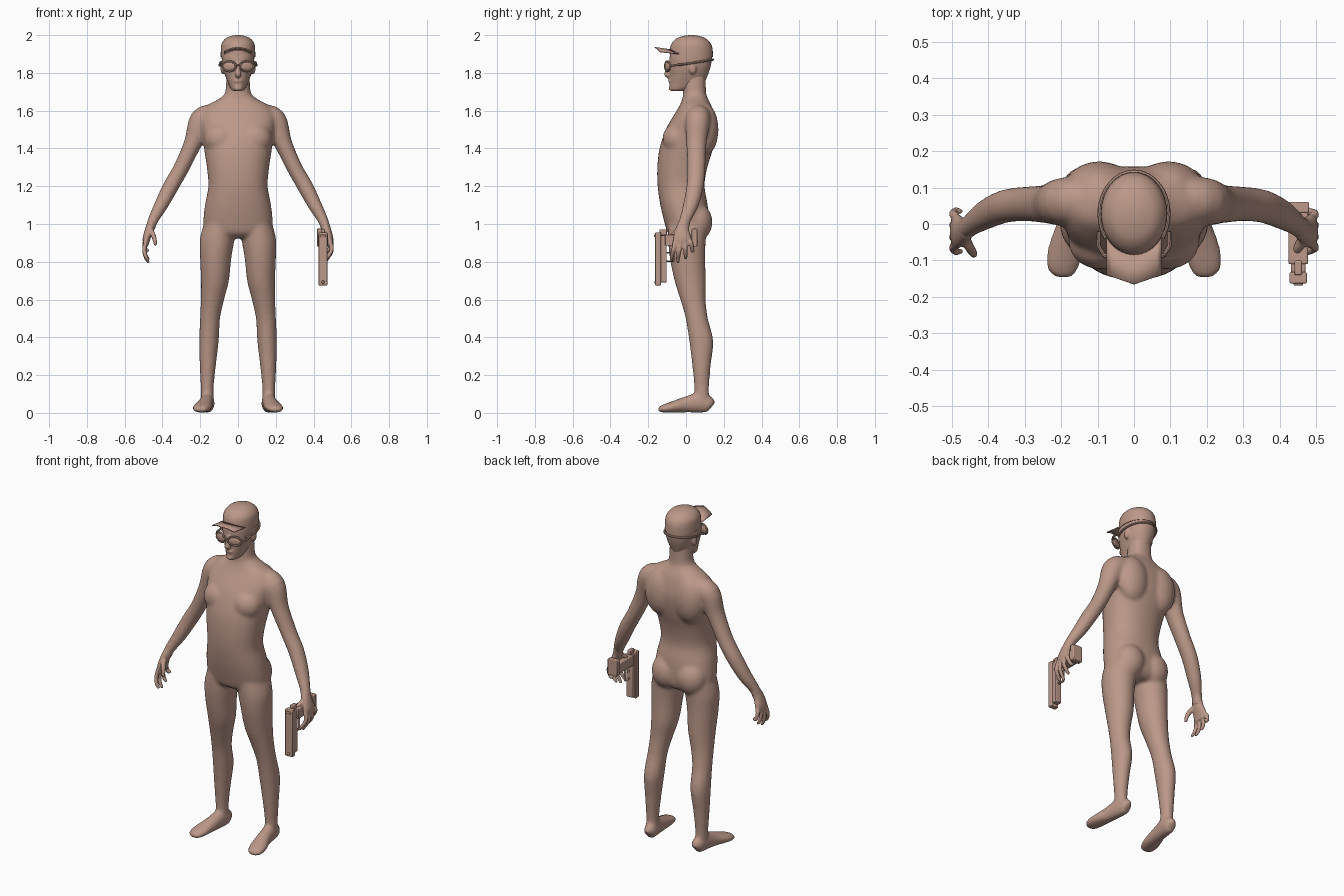
import bpy, bmesh, math
from mathutils import Vector, Matrix

skin = bpy.data.materials.new("clay_skin")
skin.diffuse_color = (0.50, 0.315, 0.25, 1)
X, Y, Z = Vector((1, 0, 0)), Vector((0, 1, 0)), Vector((0, 0, 1))


def catmull(rows, steps):
    """Smoothly resample a list of number rows."""
    out = []
    for i in range(len(rows) - 1):
        p = [rows[max(0, min(len(rows) - 1, i + k))] for k in (-1, 0, 1, 2)]
        for s in range(steps):
            t = s / steps
            out.append([0.5 * (2 * b + (c - a) * t + (2 * a - 5 * b + 4 * c - d) * t * t
                               + (3 * b - a - 3 * c + d) * t ** 3) for a, b, c, d in zip(*p)])
    return out + [list(rows[-1])]


def loft(bm, rows, ref=Y, flat=False, sides=24, steps=4, power=2.0):
    """Skin ellipses (x, y, z, half width, half depth) along a path."""
    rows = catmull(rows, steps)
    pts = [Vector(r[:3]) for r in rows]
    rings = []
    for i, r in enumerate(rows):
        t = Z if flat else (pts[min(i + 1, len(pts) - 1)] - pts[max(i - 1, 0)]).normalized()
        v = (ref - t * ref.dot(t)).normalized()
        u = v.cross(t)
        ring = []
        for k in range(sides):
            c, s = math.cos(math.tau * k / sides), math.sin(math.tau * k / sides)
            c = math.copysign(abs(c) ** (2 / power), c)
            s = math.copysign(abs(s) ** (2 / power), s)
            ring.append(bm.verts.new(pts[i] + u * c * r[3] + v * s * r[4]))
        rings.append(ring)
    faces = [bm.faces.new((a[k], a[(k + 1) % sides], b[(k + 1) % sides], b[k]))
             for a, b in zip(rings, rings[1:]) for k in range(sides)]
    faces += [bm.faces.new(rings[0][::-1]), bm.faces.new(rings[-1])]
    bmesh.ops.recalc_face_normals(bm, faces=faces)


def slices(bm, rows, **kw):
    """Loft level slices given as (z, half width, front y, back y)."""
    loft(bm, [(0, (f + b) / 2, z, w, (b - f) / 2) for z, w, f, b in rows], flat=True, **kw)


def ball(bm, loc, rad):
    m = Matrix.Translation(loc) @ Matrix.Diagonal((*rad, 1))
    bmesh.ops.create_icosphere(bm, subdivisions=3, radius=1, matrix=m)


def box(bm, lo, hi):
    lo, hi = Vector(lo), Vector(hi)
    m = Matrix.Translation((lo + hi) / 2) @ Matrix.Diagonal((*(hi - lo), 1))
    bmesh.ops.create_cube(bm, size=1, matrix=m)


def finish(bm, name, voxel=0, smooth=0):
    me = bpy.data.meshes.new(name)
    bm.to_mesh(me)
    bm.free()
    me.materials.append(skin)
    ob = bpy.data.objects.new(name, me)
    bpy.context.collection.objects.link(ob)
    if voxel:
        r = ob.modifiers.new("fuse", 'REMESH')
        r.mode, r.voxel_size, r.use_smooth_shade = 'VOXEL', voxel, True
        s = ob.modifiers.new("soften", 'SMOOTH')
        s.factor, s.iterations = 0.5, smooth
    return ob


def shade(ob, angle=40):
    bpy.ops.object.select_all(action='DESELECT')
    ob.select_set(True)
    bpy.context.view_layer.objects.active = ob
    bpy.ops.object.shade_smooth_by_angle(angle=math.radians(angle))


def side(rows, s):
    return [(r[0] * s, *r[1:]) for r in rows]


# body: torso, neck, legs and arms fused into one skin
bm = bmesh.new()
slices(bm, [(.925, .10, -.06, .08), (.95, .16, -.095, .11), (1.0, .183, -.112, .12),
            (1.1, .175, -.136, .115), (1.2, .157, -.15, .098), (1.3, .165, -.152, .113),
            (1.4, .18, -.14, .143), (1.5, .195, -.107, .158), (1.57, .20, -.068, .15),
            (1.625, .165, -.035, .135), (1.66, .105, -.02, .118), (1.69, .07, -.016, .107),
            (1.75, .063, -.015, .105), (1.8, .06, -.01, .105)], sides=40, power=2.25)
LEG = [(.09, .01, 1.02, .085, .105), (.11, .005, .92, .092, .10), (.118, .008, .82, .083, .094),
       (.122, .022, .7, .074, .083), (.135, .037, .6, .062, .067), (.148, .057, .5, .053, .059),
       (.154, .081, .38, .052, .064), (.16, .082, .25, .043, .049),
       (.163, .083, .13, .034, .039), (.162, .082, .05, .035, .04)]
FOOT = [(.155, .139, .035, .015, .02), (.157, .125, .043, .032, .042), (.163, .07, .053, .037, .053),
        (.172, 0, .044, .04, .043), (.185, -.06, .033, .048, .032), (.195, -.105, .025, .048, .024),
        (.2, -.135, .019, .037, .017), (.202, -.147, .017, .016, .009)]
ARM = [(.12, .07, 1.585, .05, .055), (.19, .062, 1.55, .066, .066), (.238, .055, 1.43, .048, .054),
       (.298, .055, 1.3, .042, .048), (.355, .048, 1.2, .042, .046), (.407, .025, 1.1, .037, .041),
       (.45, -.005, 1.02, .028, .031), (.466, -.018, .97, .026, .036)]
for s in (-1, 1):
    loft(bm, side(LEG, s), flat=True)
    loft(bm, side(FOOT, s), ref=Z)
    loft(bm, side(ARM, s))
    ball(bm, (s * .082, .06, 1.01), (.088, .08, .10))      # buttock
    ball(bm, (s * .095, .10, 1.50), (.095, .072, .14))     # shoulder blade
    ball(bm, (s * .09, -.05, 1.45), (.09, .075, .085))     # chest
finish(bm, "body", .009, 10)

# hands: palm, curled fingers and thumb
for s, name, curl in ((-1, "open_hand", .0), (1, "gripping_hand", .012)):
    bm = bmesh.new()
    loft(bm, side([(.455, -.01, 1.01, .024, .029), (.471, -.02, .965, .023, .038),
                   (.485, -.02, .92, .02, .048), (.488, -.018, .885, .013, .044)], s))
    for y0, y1, z1 in ((-.056, -.075, .805), (-.03, -.042, .793), (-.004, -.002, .815), (.02, .035, .865)):
        zm = (z1 + .9) / 2
        loft(bm, side([(.488, y0, .91, .012, .013), (.496, (y0 + y1) / 2, zm + .012, .011, .012),
                       (.488 - curl, y1, zm - .025, .010, .011),
                       (.472 - curl, y1, z1, .007, .007)], s), sides=12)
    loft(bm, side([(.468, -.03, .975, .015, .016), (.45, -.065, .945, .013, .014),
                   (.44, -.08, .91, .011, .012), (.438, -.086, .885, .007, .007)], s), sides=12)
    finish(bm, name, .005, 3)

# head with nose, lips, brow and ears
bm = bmesh.new()
slices(bm, [(1.703, .02, -.075, -.02), (1.712, .036, -.085, .02), (1.74, .05, -.088, .09),
            (1.78, .066, -.086, .112), (1.82, .079, -.088, .127), (1.86, .085, -.088, .136),
            (1.90, .086, -.084, .137), (1.95, .07, -.06, .115), (1.98, .03, -.01, .07)],
       sides=32, power=2.2)
loft(bm, [(0, -.085, 1.85, .010, .012), (0, -.096, 1.81, .013, .015),
          (0, -.10, 1.79, .018, .015), (0, -.09, 1.778, .01, .008)], sides=14)
ball(bm, (0, -.082, 1.757), (.024, .013, .010))
ball(bm, (0, -.078, 1.718), (.022, .014, .014))
for s in (-1, 1):
    ball(bm, (s * .083, .035, 1.825), (.010, .02, .032))
finish(bm, "head", .006, 4)

# cap dome
bm = bmesh.new()
slices(bm, [(1.885, .0915, -.086, .143), (1.93, .0905, -.084, .14), (1.96, .084, -.073, .128),
            (1.985, .062, -.045, .10), (1.997, .03, -.005, .062), (2.0, .008, .02, .038)],
       sides=32)
shade(finish(bm, "cap_dome"))

# cap brim: arched sheet with a shallow point
bm = bmesh.new()
cols = []
for i in range(13):
    x = -.075 + .0125 * i
    k = abs(x) / .075
    yb = .03 - .11 * math.sqrt(1 - (x / .0915) ** 2)
    yf = -.165 + .025 * k
    cols.append([bm.verts.new((x, yb + (yf - yb) * t, 1.925 + .012 * t - .022 * k * k))
                 for t in (0, .5, 1)])
for a, b in zip(cols, cols[1:]):
    for j in range(2):
        bm.faces.new((a[j], a[j + 1], b[j + 1], b[j]))
brim = finish(bm, "cap_brim")
shade(brim)
brim.modifiers.new("thick", 'SOLIDIFY').thickness = .006

# goggles: rims, lenses, bridge and strap
bm = bmesh.new()


def tube(path, r, closed=False):
    loft(bm, [(*p, r, r) for p in path], ref=Z, sides=8, steps=1)


for s in (-1, 1):
    m = Matrix.Translation((s * .047, -.098, 1.835)) @ Matrix.Rotation(s * .35, 4, 'Z')
    tube([m @ Vector((.038 * math.cos(a), 0, .026 * math.sin(a)))
          for a in (math.tau * k / 24 for k in range(25))], .006)
    bmesh.ops.create_icosphere(bm, subdivisions=3, radius=1,
                               matrix=m @ Matrix.Diagonal((.036, .009, .024, 1)))
    tube([(s * .082, -.085, 1.837), (s * .097, -.06, 1.84), (s * .096, -.02, 1.846)], .006)
tube([(-.015, -.11, 1.84), (0, -.112, 1.843), (.015, -.11, 1.84)], .005)
strap = []
for k in range(31):
    a = math.radians(-35 + 250 * k / 30)
    strap.append((.094 * math.cos(a), .028 + .115 * math.sin(a), 1.852 + .018 * math.sin(a)))
tube(strap, .006)
shade(finish(bm, "goggles"))

# pistol held muzzle down
bm = bmesh.new()
box(bm, (.426, -.163, .675), (.474, -.132, .955))      # slide
box(bm, (.43, -.134, .69), (.47, -.102, .94))          # frame
box(bm, (.423, -.11, .885), (.477, .045, .945))        # grip
box(bm, (.418, .03, .88), (.48, .06, .975))            # grip base
box(bm, (.443, -.168, .685), (.457, -.16, .70))        # front sight
box(bm, (.437, -.169, .93), (.463, -.16, .945))        # rear sight
box(bm, (.443, -.104, .80), (.457, -.06, .808))        # trigger guard
box(bm, (.443, -.068, .80), (.457, -.06, .89))
box(bm, (.445, -.104, .845), (.455, -.08, .853))       # trigger
box(bm, (.44, -.14, .94), (.46, -.10, .972))           # hammer
pistol = finish(bm, "pistol")
bev = pistol.modifiers.new("edge", 'BEVEL')
bev.width, bev.segments = .004, 2
shade(pistol, 30)
